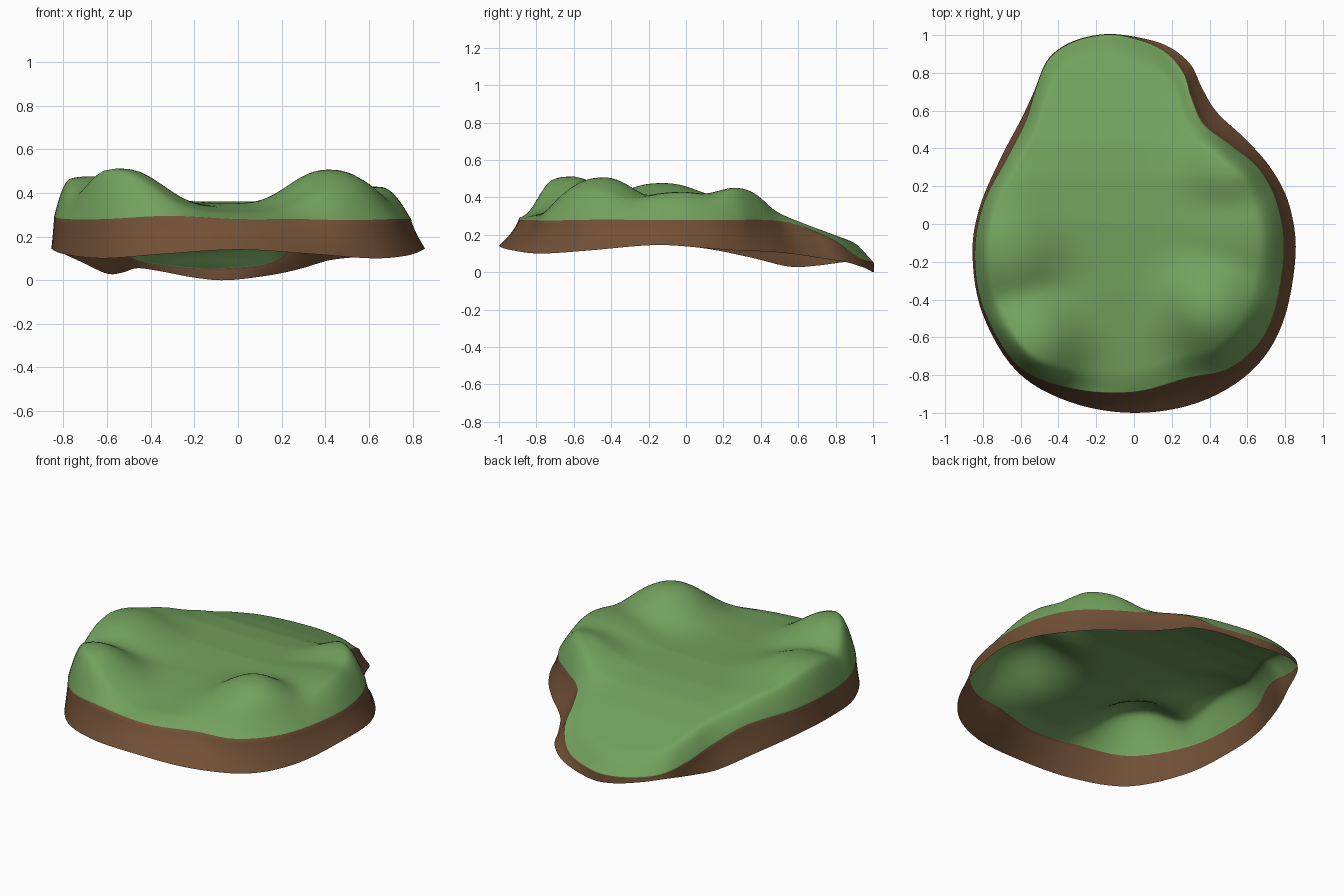
import bpy, bmesh, math

if "Cube" in bpy.data.objects:
    bpy.data.objects.remove(bpy.data.objects["Cube"])

# Control sections around the island: outer foot (x, y, z), grass edge (x, y, z)
SECTIONS = [
    (0, -1, .14, 0, -.888, .28), (.34, -.945, .12, .28, -.815, .28),
    (.62, -.78, .10, .52, -.755, .275), (.785, -.53, .115, .71, -.55, .28),
    (.855, -.17, .145, .79, -.19, .28), (.825, .09, .13, .765, .08, .28),
    (.735, .28, .115, .67, .28, .28), (.60, .44, .11, .52, .41, .28),
    (.44, .59, .095, .37, .525, .27), (.36, .72, .075, .305, .66, .23),
    (.295, .85, .055, .26, .80, .165), (.16, .95, .025, .15, .92, .08),
    (-.05, 1, 0, -.05, .995, .055), (-.20, 1, .012, -.20, .997, .055),
    (-.35, .955, .04, -.35, .95, .07), (-.46, .865, .055, -.46, .86, .09),
    (-.53, .70, .035, -.525, .70, .13), (-.60, .55, .03, -.57, .55, .18),
    (-.71, .34, .08, -.665, .36, .25), (-.82, .08, .13, -.80, .10, .28),
    (-.855, -.17, .145, -.843, -.18, .29), (-.80, -.48, .12, -.79, -.47, .28),
    (-.62, -.78, .10, -.605, -.76, .28), (-.34, -.942, .12, -.315, -.873, .295),
]
# Height of the central valley from front to back: (y, z)
VALLEY = [(-1, .29), (-.8, .31), (-.6, .33), (-.35, .35), (0, .36), (.25, .35),
          (.42, .325), (.6, .27), (.8, .197), (.95, .14), (1.05, .09)]
# Hills: x, y, height, spread
HILLS = [(-.54, -.65, .185, .18), (.42, -.47, .165, .17), (-.67, -.15, .12, .19),
         (.52, .31, .105, .16), (-.68, .10, .05, .16), (.60, -.05, .07, .19)]
AROUND, SKIRT, RINGS = 144, 6, 44


def material(name, rgb):
    m = bpy.data.materials.new(name)
    m.diffuse_color = (*rgb, 1)
    m.use_nodes = True
    m.node_tree.nodes["Principled BSDF"].inputs["Base Color"].default_value = m.diffuse_color
    return m


def spline(p0, p1, p2, p3, t):
    return tuple(.5 * (2 * b + (c - a) * t + (2 * a - 5 * b + 4 * c - d) * t * t
                       + (3 * b - a - 3 * c + d) * t ** 3)
                 for a, b, c, d in zip(p0, p1, p2, p3))


def section(u):
    i, n = int(u), len(SECTIONS)
    return spline(*(SECTIONS[(i + k) % n] for k in (-1, 0, 1, 2)), u - i)


def terrain(x, y):
    z = VALLEY[-1][1]
    for (y0, z0), (y1, z1) in zip(VALLEY, VALLEY[1:]):
        if y0 <= y <= y1:
            z = z0 + (z1 - z0) * (y - y0) / (y1 - y0)
            break
    # round-topped hills, blended so that neighbours do not pile up
    bumps = [h * math.exp(-(((x - a) ** 2 + (y - b) ** 2) / (2 * s * s)) ** 1.2)
             for a, b, h, s in HILLS]
    return z + sum(v ** 2.5 for v in bumps) ** .4


bm = bmesh.new()
rings = [[] for _ in range(SKIRT + RINGS)]
for j in range(AROUND):
    s = section(j * len(SECTIONS) / AROUND)
    foot, edge = s[:3], s[3:]
    # earth skirt, slightly flared at the foot
    for i in range(SKIRT):
        t = i / SKIRT
        k = 1 - (1 - t) ** 1.3
        rings[i].append(bm.verts.new((foot[0] + (edge[0] - foot[0]) * k,
                                      foot[1] + (edge[1] - foot[1]) * k,
                                      foot[2] + (edge[2] - foot[2]) * t)))
    # grass, rounded over at the edge (steeper on the left) and following the hills inside
    width = .13 + .05 * edge[0]
    for i in range(RINGS):
        t = (i / RINGS) ** 1.5
        x, y = edge[0] * (1 - t), edge[1] * (1 - t)
        f = 1 - max(0, 1 - t / width) ** 2
        rings[SKIRT + i].append(bm.verts.new((x, y, edge[2] + (terrain(x, y) - edge[2]) * f)))

for i in range(len(rings) - 1):
    for j in range(AROUND):
        k = (j + 1) % AROUND
        f = bm.faces.new((rings[i][j], rings[i][k], rings[i + 1][k], rings[i + 1][j]))
        f.material_index = 0 if i < SKIRT else 1
centre = bm.verts.new((0, 0, terrain(0, 0)))
for j in range(AROUND):
    f = bm.faces.new((rings[-1][j], rings[-1][(j + 1) % AROUND], centre))
    f.material_index = 1
for f in bm.faces:
    f.smooth = True

mesh = bpy.data.meshes.new("island")
bm.to_mesh(mesh)
bm.free()
mesh.materials.append(material("earth brown", (.165, .08, .037)))
mesh.materials.append(material("grass green", (.17, .36, .11)))
island = bpy.data.objects.new("island", mesh)
bpy.context.collection.objects.link(island)
